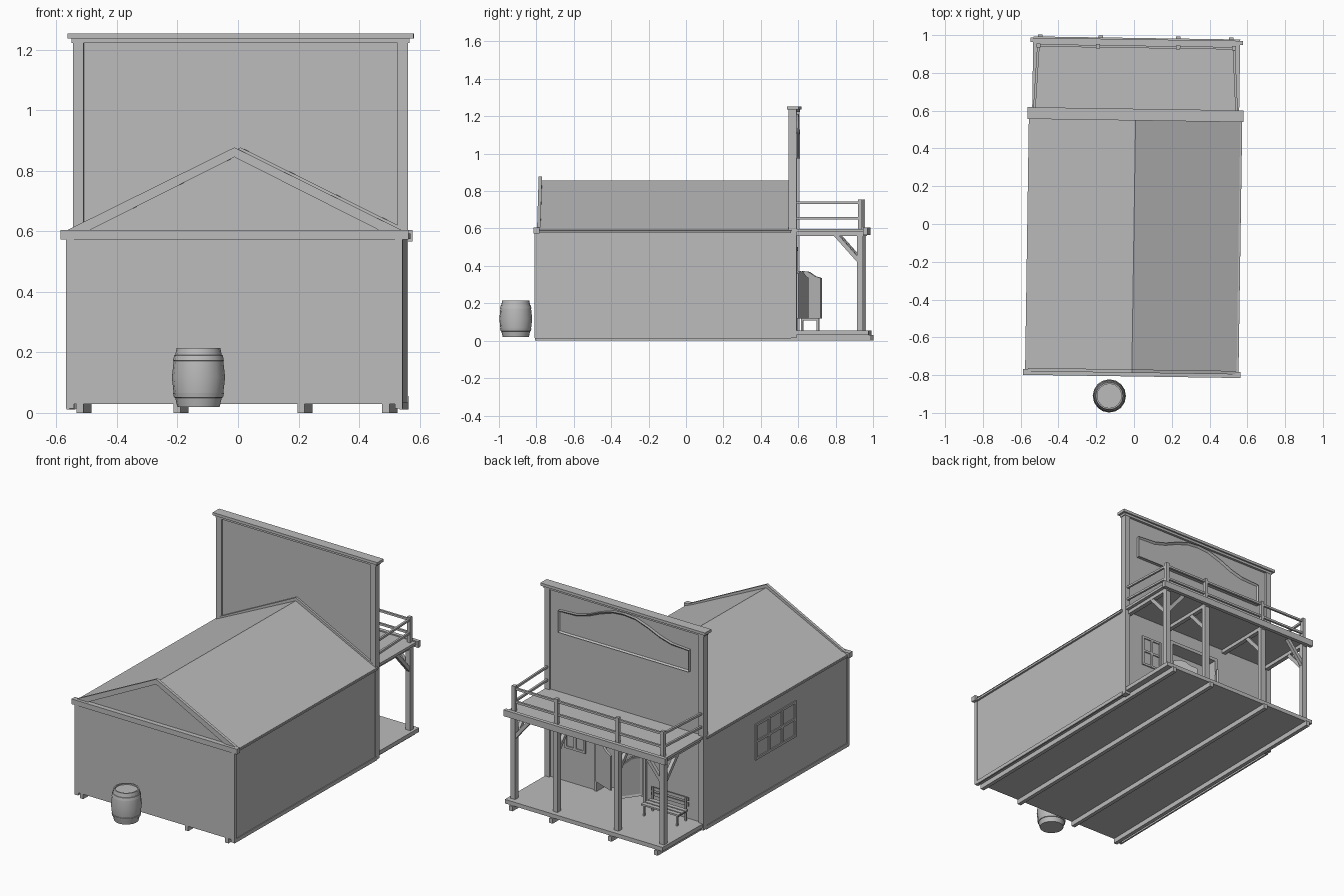
import bpy, bmesh, math
from mathutils import Matrix, Vector

if bpy.data.objects.get("Cube"):
    bpy.data.objects.remove(bpy.data.objects["Cube"])

GREY = (0.5, 0.5, 0.5, 1)
mat = bpy.data.materials.new("plain grey")
mat.use_nodes = True
mat.diffuse_color = GREY
mat.node_tree.nodes["Principled BSDF"].inputs["Base Color"].default_value = GREY

# The whole building sits at a slight turn
TURN = Matrix.Rotation(math.radians(-0.85), 4, 'Z')


def finish(name, bm):
    bmesh.ops.recalc_face_normals(bm, faces=bm.faces)
    bm.transform(TURN)
    me = bpy.data.meshes.new(name)
    bm.to_mesh(me)
    bm.free()
    me.materials.append(mat)
    ob = bpy.data.objects.new(name, me)
    bpy.context.collection.objects.link(ob)
    return ob


def add_box(bm, x, y, z):
    size = [b - a for a, b in (x, y, z)]
    mid = [(a + b) / 2 for a, b in (x, y, z)]
    bmesh.ops.create_cube(bm, size=1, matrix=Matrix.Translation(mid) @ Matrix.Diagonal((*size, 1)))


def boxes(name, *items):
    bm = bmesh.new()
    for x, y, z in items:
        add_box(bm, x, y, z)
    return finish(name, bm)


def add_beam(bm, a, b, w):
    """Square bar from a to b."""
    a, b = Vector(a), Vector(b)
    d = b - a
    m = Matrix.Translation((a + b) / 2) @ d.to_track_quat('Z', 'Y').to_matrix().to_4x4()
    bmesh.ops.create_cube(bm, size=1, matrix=m @ Matrix.Diagonal((w, w, d.length, 1)))


def prism(name, pts, y0, y1, place=Matrix(), inset=0, depth=0):
    """Outline in x and z, extruded along y; the far face can get a raised rim."""
    bm = bmesh.new()
    f = bm.faces.new([bm.verts.new((x, y0, z)) for x, z in pts])
    ext = bmesh.ops.extrude_face_region(bm, geom=[f])["geom"]
    bmesh.ops.translate(bm, vec=(0, y1 - y0, 0), verts=[v for v in ext if isinstance(v, bmesh.types.BMVert)])
    bmesh.ops.recalc_face_normals(bm, faces=bm.faces)
    if inset:
        far = [g for g in ext if isinstance(g, bmesh.types.BMFace)]
        bmesh.ops.inset_region(bm, faces=far, thickness=inset)
        bmesh.ops.translate(bm, vec=(0, -depth, 0), verts=far[0].verts)
    bm.transform(place)
    return finish(name, bm)


def sides(lo, hi):
    return (lo, hi), (-hi, -lo)


# Floor joists and floor
JOISTS = (-0.51, -0.19, 0.22, 0.5)
boxes("floor_joists", *[((x - 0.012, x + 0.012), (-0.8, 0.995), (0, 0.03)) for x in JOISTS])
boxes("porch_floor", ((-0.548, 0.548), (0.57, 0.985), (0.03, 0.055)))

# Main hall with a doorway left open at the porch end
DOOR = (-0.13, 0.19)
WALL_Y = 0.585
boxes("hall_walls", ((-0.55, 0.55), (-0.8, 0.5), (0.03, 0.59)))
boxes("porch_wall",
      ((-0.55, DOOR[0]), (0.5, WALL_Y), (0.03, 0.59)),
      ((DOOR[1], 0.55), (0.5, WALL_Y), (0.03, 0.59)),
      (DOOR, (0.5, WALL_Y), (0.48, 0.59)),
      (DOOR, (0.5, WALL_Y), (0.03, 0.055)))
boxes("corner_boards", *[(x, (-0.803, -0.782), (0.015, 0.58)) for x in sides(0.53, 0.556)])
boxes("base_boards", *[(x, (-0.8, 0.57), (0.012, 0.035)) for x in sides(0.545, 0.555)])
boxes("eave_boards", *[(x, (-0.8, 0.57), (0.575, 0.592)) for x in sides(0.545, 0.562)])
boxes("front_eave_board", ((-0.575, 0.575), (-0.807, -0.775), (0.573, 0.605)))

# Gable roof with rake trim at both ends
prism("roof", [(-0.565, 0.587), (0.565, 0.587), (0, 0.857)], -0.777, 0.572)
rake = [(-0.55, 0.605), (0, 0.877), (0.55, 0.605), (0.475, 0.605), (0, 0.845), (-0.475, 0.605)]
prism("front_rake_trim", rake, -0.788, -0.77)
prism("rear_rake_trim", rake, 0.555, 0.572)

# Tall false front with end posts and cornice
boxes("false_front_panel", ((-0.53, 0.53), (0.568, WALL_Y), (0.58, 1.23)))
boxes("false_front_posts", *[(x, (0.556, 0.598), (0.015, 1.23)) for x in sides(0.518, 0.553)])
boxes("cornice",
      ((-0.558, 0.558), (0.556, 0.6), (1.222, 1.236)),
      ((-0.572, 0.572), (0.548, 0.61), (1.236, 1.253)))

# Blank sign board with a swelling top edge
half = [(0.455, 0.975), (0.455, 1.11), (0.33, 1.118), (0.25, 1.14), (0.17, 1.175), (0.08, 1.205)]
outline = half + [(0, 1.212)] + [(-x, z) for x, z in reversed(half)]
prism("sign_board", outline, WALL_Y - 0.002, 0.604, inset=0.012, depth=0.01)

# Porch posts, braces, joists and balcony
POSTS = (-0.52, -0.205, 0.22, 0.515)
PY = 0.938
boxes("porch_posts", *[((x - 0.016, x + 0.016), (PY - 0.016, PY + 0.016), (0.055, 0.58)) for x in POSTS])
boxes("porch_roof_joists", *[((x - 0.013, x + 0.013), (WALL_Y, 0.96), (0.56, 0.582)) for x in POSTS])
boxes("balcony_deck", ((-0.548, 0.548), (WALL_Y, 0.96), (0.582, 0.598)))
boxes("balcony_fascia", ((-0.562, 0.562), (0.955, 0.978), (0.566, 0.605)))

bm = bmesh.new()
for x in POSTS:
    add_beam(bm, (x, PY, 0.42), (x, 0.8, 0.575), 0.022)
for x, d in ((POSTS[0], 0.12), (POSTS[-1], -0.12)):
    add_beam(bm, (x, PY, 0.43), (x + d, PY, 0.575), 0.022)
finish("porch_braces", bm)

bm = bmesh.new()
for x in POSTS:
    add_beam(bm, (x, PY, 0.595), (x, PY, 0.755), 0.022)
for z in (0.655, 0.737):
    add_beam(bm, (POSTS[0], PY, z), (POSTS[-1], PY, z), 0.013)
    for x, wx in ((POSTS[0], -0.537), (POSTS[-1], 0.535)):
        add_beam(bm, (x, PY, z), (wx, 0.59, z), 0.013)
finish("balcony_railing", bm)


# Windows: rim and glazing bars over a flat wall
def window(name, a, b, z0, z1, cols, rows, spot):
    bm = bmesh.new()
    t = 0.007
    for i in range(cols + 1):
        u = a + (b - a) * i / cols
        add_box(bm, (u - t, u + t), (-0.004, 0.008), (z0, z1))
    for j in range(rows + 1):
        v = z0 + (z1 - z0) * j / rows
        add_box(bm, (a - t, b + t), (-0.004, 0.007), (v - t, v + t))
    bm.transform(spot)
    return finish(name, bm)


window("side_window", -0.285, 0.09, 0.27, 0.48, 3, 2,
       Matrix.Translation((-0.55, 0, 0)) @ Matrix.Rotation(math.pi / 2, 4, 'Z'))
window("porch_window", 0.28, 0.41, 0.27, 0.45, 2, 2, Matrix.Translation((0, WALL_Y, 0)))

# Door frame and two swinging half doors
boxes("door_frame",
      ((DOOR[0] - 0.02, DOOR[0]), (0.57, 0.596), (0.055, 0.5)),
      ((DOOR[1], DOOR[1] + 0.02), (0.57, 0.596), (0.055, 0.5)),
      ((DOOR[0] - 0.02, DOOR[1] + 0.02), (0.57, 0.596), (0.48, 0.5)))
leaf = [(0, 0.12), (0.15, 0.12), (0.15, 0.335), (0.11, 0.345), (0.07, 0.368), (0.03, 0.372), (0, 0.36)]
for name, x, angle in (("left_swing_door", DOOR[1], 160), ("right_swing_door", DOOR[0], 55)):
    spot = Matrix.Translation((x, 0.6, 0)) @ Matrix.Rotation(math.radians(angle), 4, 'Z')
    prism(name, leaf, -0.006, 0.006, spot, inset=0.018, depth=0.005)

# Bench
BX = (-0.46, -0.2)
parts = [(BX, (y, y + 0.027), (0.118, 0.128)) for y in (0.615, 0.649, 0.683)]
parts += [(BX, (0.606, 0.613), (z, z + 0.02)) for z in (0.145, 0.178)]
for x in (BX[0] + 0.01, BX[1] - 0.02):
    parts += [((x, x + 0.01), (0.612, 0.622), (0.055, 0.2)),
              ((x, x + 0.01), (0.696, 0.706), (0.055, 0.12)),
              ((x, x + 0.01), (0.612, 0.706), (0.108, 0.118))]
boxes("bench", *parts)

# Barrel: turned profile with two hoops and a sunken lid
profile = [(0, 0.02), (0.07, 0.02), (0.077, 0.05), (0.081, 0.051), (0.084, 0.065), (0.082, 0.066),
           (0.088, 0.117), (0.082, 0.172), (0.084, 0.173), (0.08, 0.19), (0.077, 0.191),
           (0.072, 0.215), (0.064, 0.215), (0.064, 0.207), (0, 0.207)]
bm = bmesh.new()
verts = [bm.verts.new((r, 0, z)) for r, z in profile]
edges = [bm.edges.new(p) for p in zip(verts, verts[1:])]
bmesh.ops.spin(bm, geom=verts + edges, cent=(0, 0, 0), axis=(0, 0, 1), angle=math.tau, steps=16)
bmesh.ops.remove_doubles(bm, verts=bm.verts, dist=0.0005)
bm.transform(Matrix.Translation((-0.117, -0.912, 0)))
barrel = finish("barrel", bm)
bpy.ops.object.select_all(action='DESELECT')
barrel.select_set(True)
bpy.context.view_layer.objects.active = barrel
bpy.ops.object.shade_smooth_by_angle(angle=math.radians(30))
